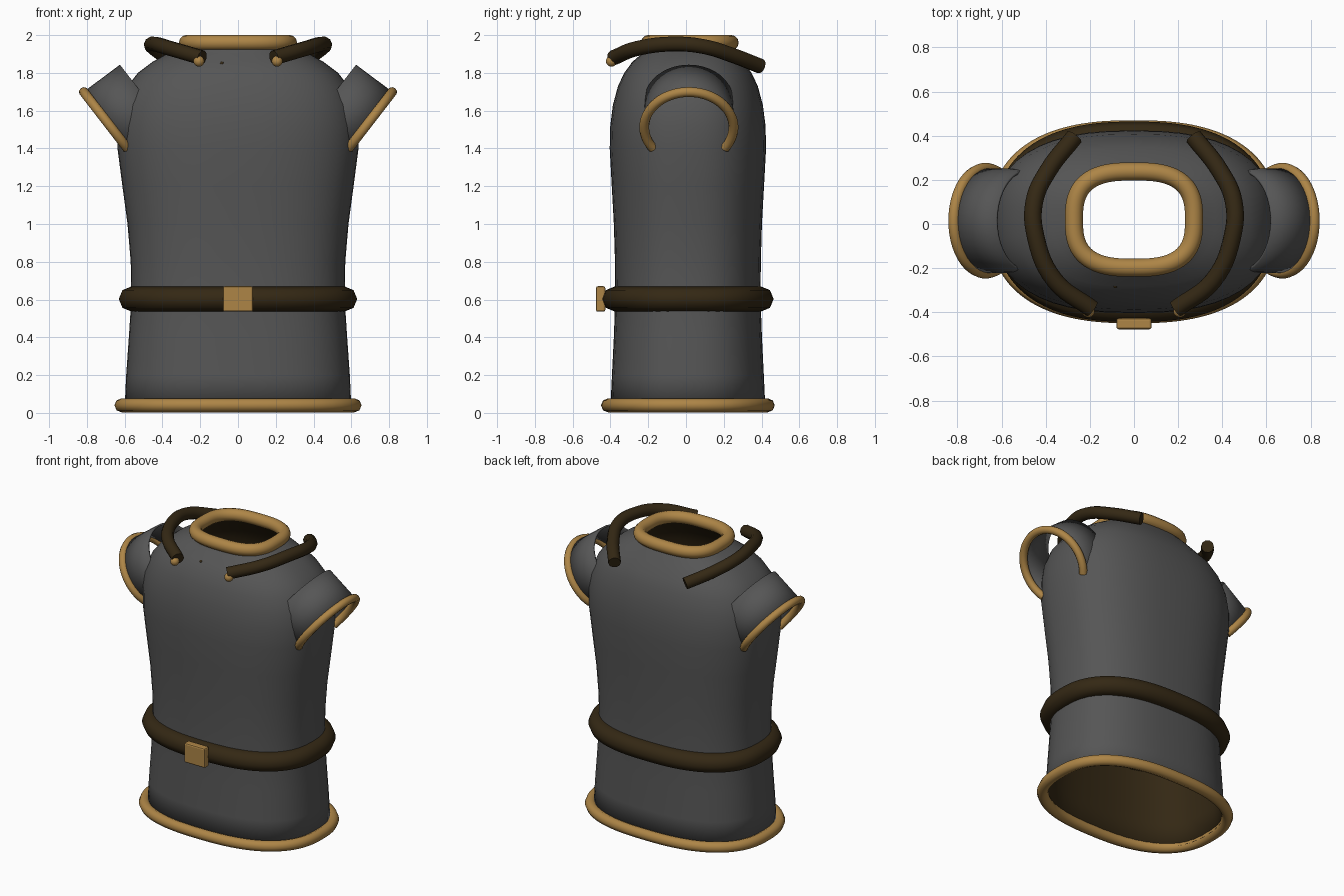
import bpy, bmesh, math
from mathutils import Vector

if "Cube" in bpy.data.objects:
    bpy.data.objects.remove(bpy.data.objects["Cube"])


def material(name, rgb):
    m = bpy.data.materials.new(name)
    m.diffuse_color = (*rgb, 1)
    m.use_nodes = True
    m.node_tree.nodes["Principled BSDF"].inputs["Base Color"].default_value = m.diffuse_color
    return m


GREY = material("grey_cloth", (0.092, 0.092, 0.092))
TAN = material("tan_trim", (0.42, 0.235, 0.062))
DARK = material("dark_leather", (0.034, 0.021, 0.007))


def smooth(ob, angle=40):
    bpy.ops.object.select_all(action='DESELECT')
    ob.select_set(True)
    bpy.context.view_layer.objects.active = ob
    bpy.ops.object.shade_smooth_by_angle(angle=math.radians(angle))


def oval(a, b, z, n=2.5, cy=0.01, count=48):
    """Superellipse ring of points."""
    pts = []
    for i in range(count):
        t = 2 * math.pi * i / count
        c, s = math.cos(t), math.sin(t)
        pts.append(Vector((math.copysign(a * abs(c) ** (2 / n), c),
                           cy + math.copysign(b * abs(s) ** (2 / n), s), z)))
    return pts


def loft(name, rows, closed, thickness, offset, mats):
    """Skin rows of points and give the sheet a thickness."""
    bm = bmesh.new()
    vs = [[bm.verts.new(p) for p in row] for row in rows]
    n = len(rows[0])
    for lo, hi in zip(vs, vs[1:]):
        for i in range(n if closed else n - 1):
            j = (i + 1) % n
            bm.faces.new((lo[i], lo[j], hi[j], hi[i]))
    me = bpy.data.meshes.new(name)
    bm.to_mesh(me)
    bm.free()
    ob = bpy.data.objects.new(name, me)
    bpy.context.collection.objects.link(ob)
    for m in mats:
        me.materials.append(m)
    smooth(ob)
    so = ob.modifiers.new("thickness", 'SOLIDIFY')
    so.thickness, so.offset = thickness, offset
    so.material_offset = len(mats) - 1
    return ob


def tube(name, pts, radius, mat, closed=False, res=3, steps=3):
    """Round tube swept along a smooth path."""
    cu = bpy.data.curves.new(name, 'CURVE')
    cu.dimensions = '3D'
    cu.bevel_depth, cu.bevel_resolution = radius, res
    cu.use_fill_caps, cu.resolution_u = True, steps
    sp = cu.splines.new('BEZIER')
    sp.bezier_points.add(len(pts) - 1)
    for bp, p in zip(sp.bezier_points, pts):
        bp.co = p
        bp.handle_left_type = bp.handle_right_type = 'AUTO'
    sp.use_cyclic_u = closed
    ob = bpy.data.objects.new(name, cu)
    bpy.context.collection.objects.link(ob)
    cu.materials.append(mat)
    bpy.ops.object.select_all(action='DESELECT')
    ob.select_set(True)
    bpy.context.view_layer.objects.active = ob
    bpy.ops.object.convert(target='MESH')
    smooth(bpy.context.view_layer.objects.active, 50)


def ball(name, loc, r, mat):
    bpy.ops.mesh.primitive_uv_sphere_add(segments=16, ring_count=10, radius=r, location=loc)
    ob = bpy.context.object
    ob.name = name
    ob.data.materials.append(mat)
    smooth(ob, 60)


# Torso: grey outside, dark lining inside (z, half width, half depth)
profile = [(0.03, .60, .41), (0.2, .592, .402), (0.4, .578, .392), (0.6, .565, .385),
           (0.8, .568, .386), (1.0, .585, .392), (1.2, .612, .403), (1.4, .638, .414),
           (1.52, .64, .411), (1.63, .625, .397), (1.73, .585, .37), (1.80, .53, .337),
           (1.86, .45, .292), (1.905, .37, .25), (1.93, .31, .23), (1.955, .27, .212)]
rows = [oval(a, b, z, cy=0.01 if z < 1.9 else 0.02) for z, a, b in profile]
loft("torso", rows, True, 0.015, -1, [GREY, DARK])

# Hem, belt and collar rings
tube("hem", oval(.617, .423, .04), .037, TAN, True, 2)
tube("belt", oval(.565, .388, .603), .066, DARK, True, 2)
tube("collar", oval(.272, .218, 1.96, 2.8, .02), .041, TAN, True, 4)

# Belt buckle
bpy.ops.mesh.primitive_cube_add(size=1, location=(0, -.452, .603))
buckle = bpy.context.object
buckle.name = "buckle"
buckle.scale = (.16, .05, .135)
bpy.ops.object.transform_apply(location=False, rotation=False, scale=True)
buckle.data.materials.append(TAN)
bev = buckle.modifiers.new("bevel", 'BEVEL')
bev.width, bev.segments = .01, 2

# Both sides: cap sleeve with trim, shoulder strap with end stud
strap = [(.19, -.385, 1.88), (.36, -.255, 1.93), (.445, -.06, 1.953),
         (.452, .10, 1.938), (.39, .24, 1.895), (.27, .395, 1.835)]
for s, side in ((1, "left"), (-1, "right")):
    u = Vector((.61 * s, 0, .79))
    inward = Vector((-.79 * s, 0, .61))
    centre = Vector((.672 * s, .015, 1.512))

    def arc(r, shift):
        out = []
        for i in range(29):
            t = math.radians(-36 + 252 * i / 28)
            out.append(centre + inward * shift + u * r * math.sin(t)
                       + Vector((0, r * math.cos(t), 0)))
        return out

    loft(side + "_sleeve", [arc(.232, 0), arc(.23, .12), arc(.228, .24)],
         False, .012, 0, [GREY])
    tube(side + "_sleeve_trim", arc(.236, 0), .026, TAN)
    tube(side + "_strap", [(x * s, y, z) for x, y, z in strap], .04, DARK, steps=6)
    ball(side + "_strap_stud", (.207 * s, -.395, 1.862), .029, TAN)

# Small button near the neck
ball("button", (-.085, -.278, 1.847), .013, DARK)
